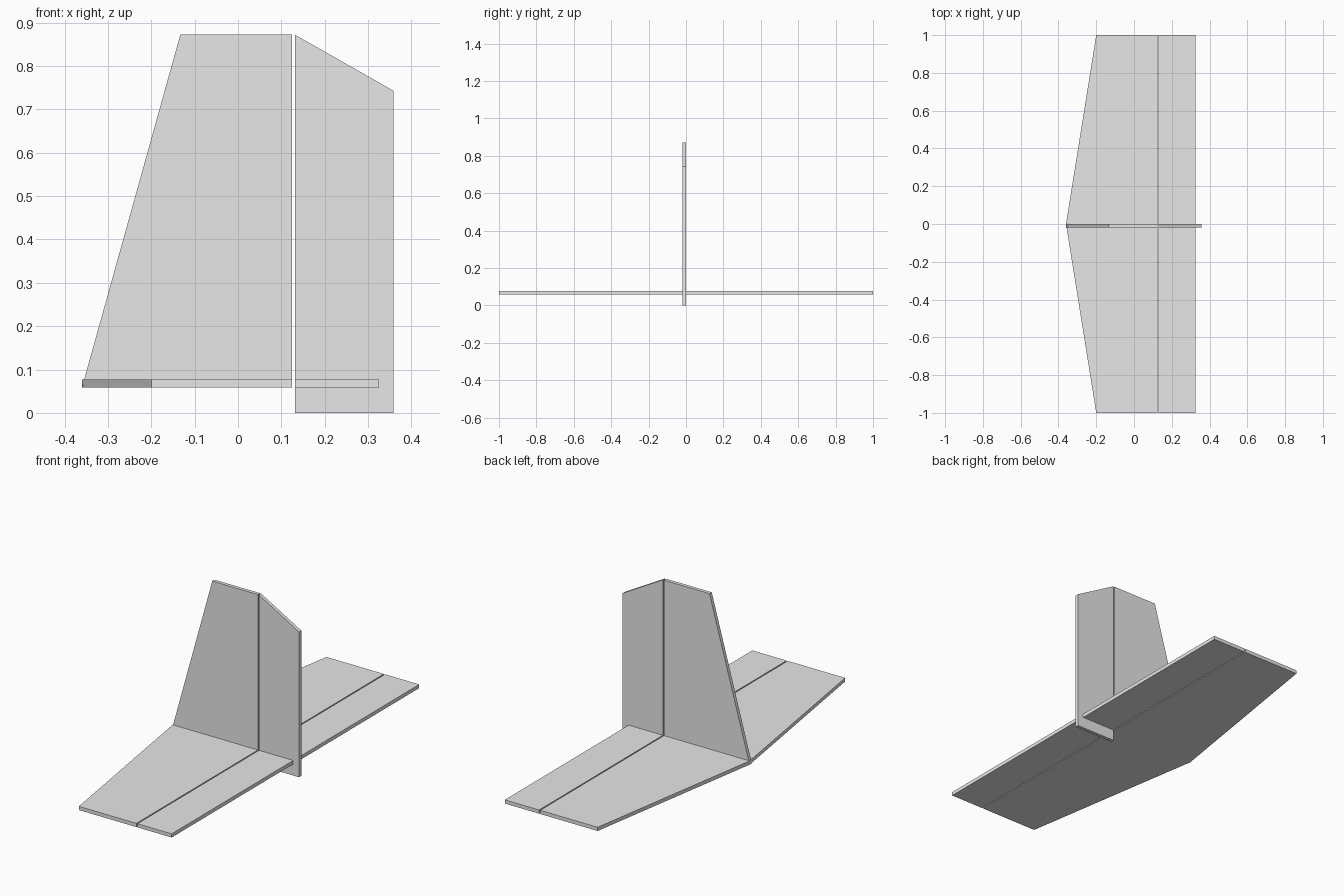
import bpy
import bmesh
from mathutils import Vector

cube = bpy.data.objects.get("Cube")
if cube:
    bpy.data.objects.remove(cube, do_unlink=True)

# One plain grey for every panel
grey = bpy.data.materials.new("light_grey")
grey.use_nodes = True
colour = (0.8, 0.8, 0.8, 1)
grey.diffuse_color = colour
grey.node_tree.nodes["Principled BSDF"].inputs["Base Color"].default_value = colour

THICK = 0.019
BASE = 0.058     # underside of the horizontal tail
HINGE_FRONT = 0.125
HINGE_BACK = 0.131


def panel(name, outline, depth):
    """Flat sheet: outline points extruded along the depth vector."""
    bm = bmesh.new()
    face = bm.faces.new([bm.verts.new(p) for p in outline])
    result = bmesh.ops.extrude_face_region(bm, geom=[face])
    moved = [g for g in result["geom"] if isinstance(g, bmesh.types.BMVert)]
    bmesh.ops.translate(bm, verts=moved, vec=Vector(depth))
    bmesh.ops.recalc_face_normals(bm, faces=bm.faces)
    mesh = bpy.data.meshes.new(name)
    bm.to_mesh(mesh)
    bm.free()
    mesh.materials.append(grey)
    obj = bpy.data.objects.new(name, mesh)
    bpy.context.collection.objects.link(obj)
    return obj


def flat_panel(name, points):
    return panel(name, [(x, y, BASE) for x, y in points], (0, 0, THICK))


def upright_panel(name, points):
    return panel(name, [(x, 0, z) for x, z in points], (0, -0.018, 0))


# Horizontal tail with swept leading edges, and its elevator
flat_panel("horizontal_stabilizer",
           [(-0.36, 0), (-0.2, -1), (HINGE_FRONT, -1), (HINGE_FRONT, 1), (-0.2, 1)])
flat_panel("elevator",
           [(HINGE_BACK, -1), (0.325, -1), (0.325, 1), (HINGE_BACK, 1)])

# Upright fin and the rudder that reaches below the elevator
upright_panel("vertical_fin",
              [(-0.36, BASE), (HINGE_FRONT, BASE), (HINGE_FRONT, 0.872), (-0.133, 0.872)])
upright_panel("rudder",
              [(HINGE_BACK, 0), (0.358, 0), (0.358, 0.743), (HINGE_BACK, 0.872)])
